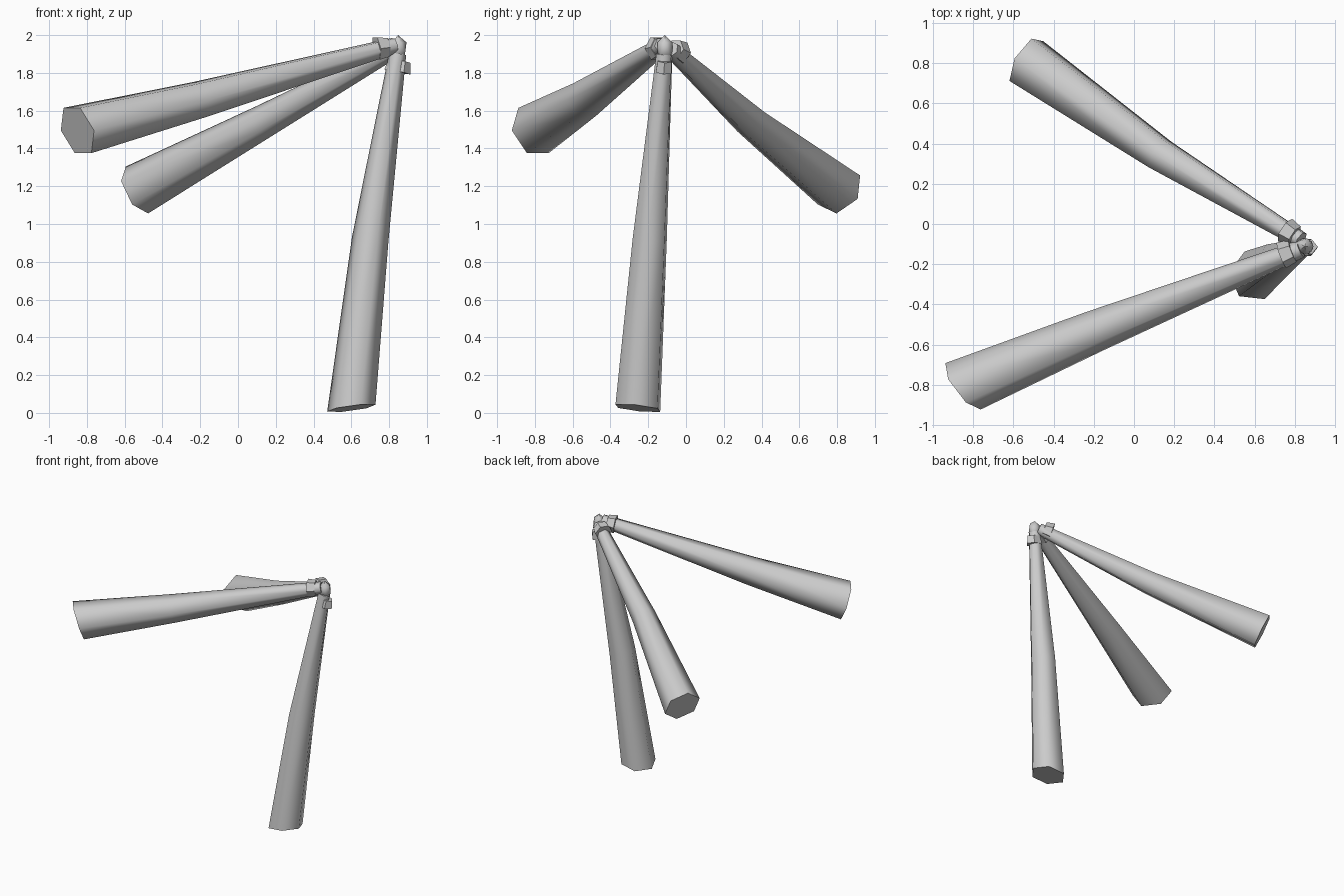
import bpy, bmesh, math
from mathutils import Vector

cube = bpy.data.objects.get("Cube")
if cube:
    bpy.data.objects.remove(cube, do_unlink=True)

# Single plain grey
grey = bpy.data.materials.new("plain_grey")
grey.use_nodes = True
GREY = (0.6, 0.6, 0.6, 1)
grey.diffuse_color = GREY
grey.node_tree.nodes["Principled BSDF"].inputs["Base Color"].default_value = GREY

SIDES = 6


def finish(name, bm, angle):
    bmesh.ops.recalc_face_normals(bm, faces=bm.faces)
    mesh = bpy.data.meshes.new(name)
    bm.to_mesh(mesh)
    bm.free()
    mesh.materials.append(grey)
    obj = bpy.data.objects.new(name, mesh)
    bpy.context.collection.objects.link(obj)
    bpy.ops.object.select_all(action="DESELECT")
    obj.select_set(True)
    bpy.context.view_layer.objects.active = obj
    bpy.ops.object.shade_smooth_by_angle(angle=math.radians(angle))
    return obj


def loft(name, stations, ref, flat=1.0, angle=64):
    """Capped six-sided tube through (centre, normal, radius) stations."""
    bm = bmesh.new()
    rings = []
    for centre, normal, radius in stations:
        n = Vector(normal).normalized()
        u = Vector(ref)
        u = (u - n * u.dot(n)).normalized()
        v = n.cross(u) * flat
        rings.append([])
        for i in range(SIDES):
            a = math.tau * i / SIDES
            p = Vector(centre) + radius * (math.cos(a) * u + math.sin(a) * v)
            rings[-1].append(bm.verts.new(p))
    for low, high in zip(rings, rings[1:]):
        for i in range(SIDES):
            j = (i + 1) % SIDES
            bm.faces.new((low[i], low[j], high[j], high[i]))
    bm.faces.new(rings[0])
    bm.faces.new(rings[-1])
    return finish(name, bm, angle)


# Legs: start, middle, end, end normal, first corner direction, radii
legs = {
    "front_leg": ((0.83, -0.125, 1.945), (-0.2, -0.535, 1.66), (-0.85, -0.807, 1.495),
                  (-0.76, -0.58, -0.3), (0.08, -0.105, 0), (0.045, 0.105, 0.145)),
    "back_leg": ((0.83, -0.08, 1.925), (0.13, 0.345, 1.54), (-0.535, 0.81, 1.18),
                 (-0.78, 0.465, -0.42), (0.095, 0.09, -0.04), (0.045, 0.09, 0.138)),
    "down_leg": ((0.845, -0.115, 1.9), (0.7, -0.192, 0.92), (0.6, -0.255, 0.025),
                 (0.13, -0.11, -1), (0.135, -0.015, 0.02), (0.046, 0.098, 0.13)),
}
for name, (start, mid, end, normal, ref, radii) in legs.items():
    along = Vector(end) - Vector(start)
    loft(name, [(start, along, radii[0]), (mid, along, radii[1]), (end, normal, radii[2])], ref)

# Flared collars where the legs meet the hub
collars = {
    "front_collar": ((0.76, -0.145, 1.932), (-0.93, -0.36, -0.12), (0.36, -0.93, 0), 0.068, 1.0),
    "back_collar": ((0.775, -0.045, 1.915), (-0.78, 0.5, -0.3), (0.5, 0.8, 0), 0.066, 1.0),
    "down_collar": ((0.85, -0.115, 1.835), (-0.2, -0.08, -1), (1, 0, 0), 0.07, 0.7),
}
for name, (centre, axis, ref, radius, flat) in collars.items():
    step = Vector(axis).normalized() * 0.03
    c = Vector(centre)
    loft(name, [(c - step, axis, radius * 0.85), (c + step, axis, radius)], ref, flat, 50)

# Faceted hub joining the three legs
bm = bmesh.new()
bmesh.ops.create_icosphere(bm, subdivisions=1, radius=0.055)
bmesh.ops.scale(bm, vec=(0.9, 0.85, 1.27), verts=bm.verts)
bmesh.ops.translate(bm, vec=(0.848, -0.112, 1.93), verts=bm.verts)
finish("hub", bm, 50)
